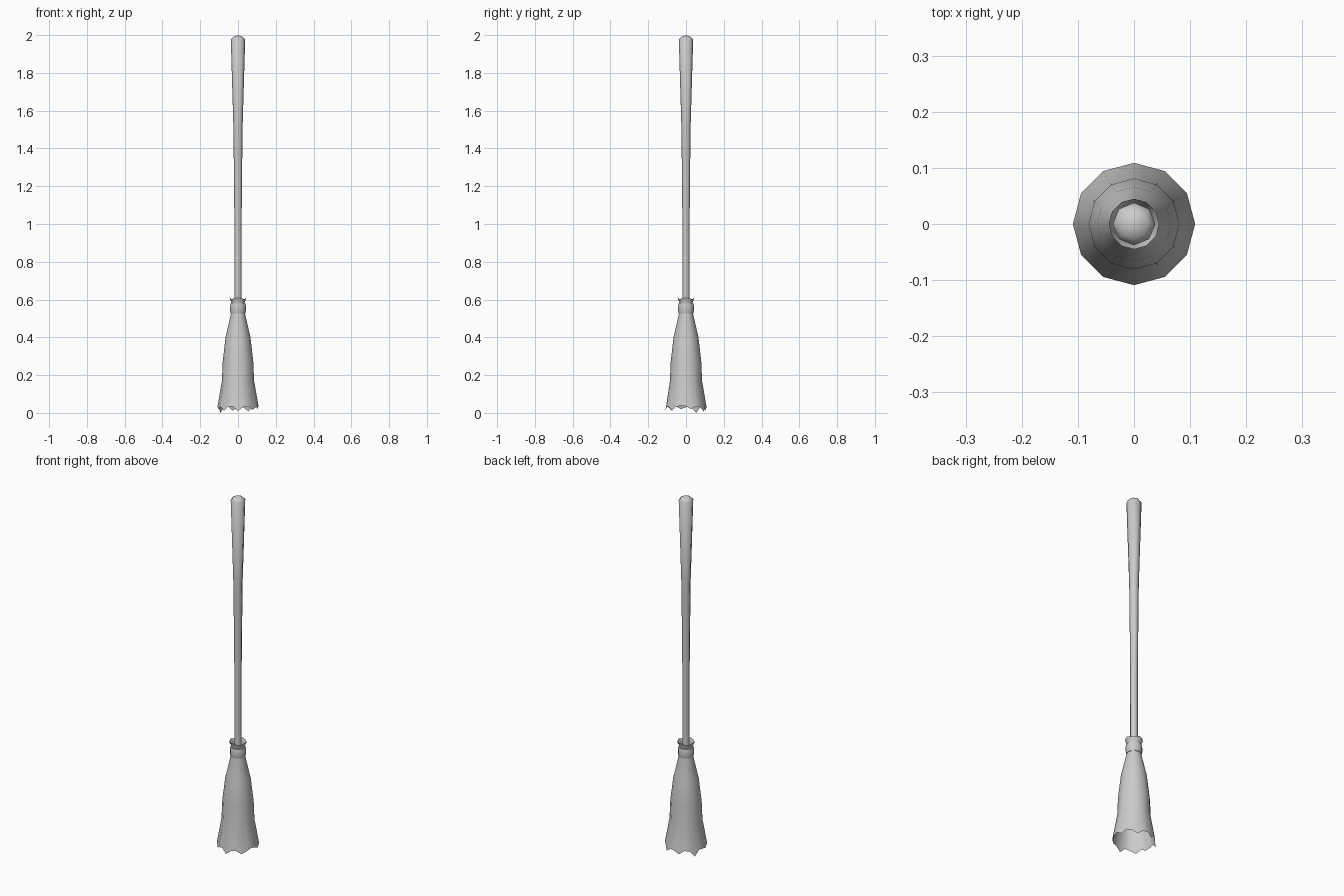
import bpy, bmesh, math

if "Cube" in bpy.data.objects:
    bpy.data.objects.remove(bpy.data.objects["Cube"])


def lathe(name, profile, sides, adjust=None, closed=False, angle=40):
    """Spin (radius, z) points about z; adjust(row, column, r, z) may vary them."""
    bm = bmesh.new()
    rows = []
    for i, (r, z) in enumerate(profile):
        if r == 0:
            rows.append([bm.verts.new((0, 0, z))] * sides)
            continue
        row = []
        for j in range(sides):
            a = 2 * math.pi * j / sides
            rr, zz = adjust(i, j, r, z) if adjust else (r, z)
            row.append(bm.verts.new((rr * math.cos(a), rr * math.sin(a), zz)))
        rows.append(row)
    if closed:
        rows.append(rows[0])
    for lo, hi in zip(rows, rows[1:]):
        for j in range(sides):
            k = (j + 1) % sides
            bm.faces.new(dict.fromkeys((lo[j], lo[k], hi[k], hi[j])))
    bm.normal_update()
    mesh = bpy.data.meshes.new(name)
    bm.to_mesh(mesh)
    bm.free()
    obj = bpy.data.objects.new(name, mesh)
    bpy.context.collection.objects.link(obj)
    bpy.ops.object.select_all(action='DESELECT')
    obj.select_set(True)
    bpy.context.view_layer.objects.active = obj
    bpy.ops.object.shade_smooth_by_angle(angle=math.radians(angle))
    return obj


# Handle: slim stick that widens toward a low pointed cap
lathe("handle",
      [(0, 0.5), (0.019, 0.5), (0.019, 1.0), (0.024, 1.5), (0.038, 1.977), (0.026, 1.99), (0, 2.0)],
      8, angle=60)

# Bristles: open twelve-sided skirt with ragged hem and a flared tuft above the binding
hem = [.035, .02, .035, .03, .008, .03, .03, .012, .035, .03, .0, .03,
       .03, .02, .035, .012, .03, .035, .01, .03, .035, .015, .03, .04]
bristle_profile = [(0.109, 0), (0.085, 0.17), (0.081, 0.27), (0.066, 0.40),
                   (0.036, 0.53), (0.034, 0.58), (0.045, 0.607)]


def ragged(row, col, r, z):
    if row == 0:
        z = hem[col]
    elif row == len(bristle_profile) - 1:
        z += 0.004 * math.cos(col * math.pi / 3)
    return (r * math.cos(math.pi / 12) if col % 2 else r), z


lathe("bristles", bristle_profile, 24, ragged, angle=50)

# Binding: rounded band gripping the bristles
lathe("binding",
      [(0.034, 0.525), (0.039, 0.527), (0.042, 0.54), (0.042, 0.565), (0.039, 0.578), (0.033, 0.58)],
      12, closed=True, angle=50)
